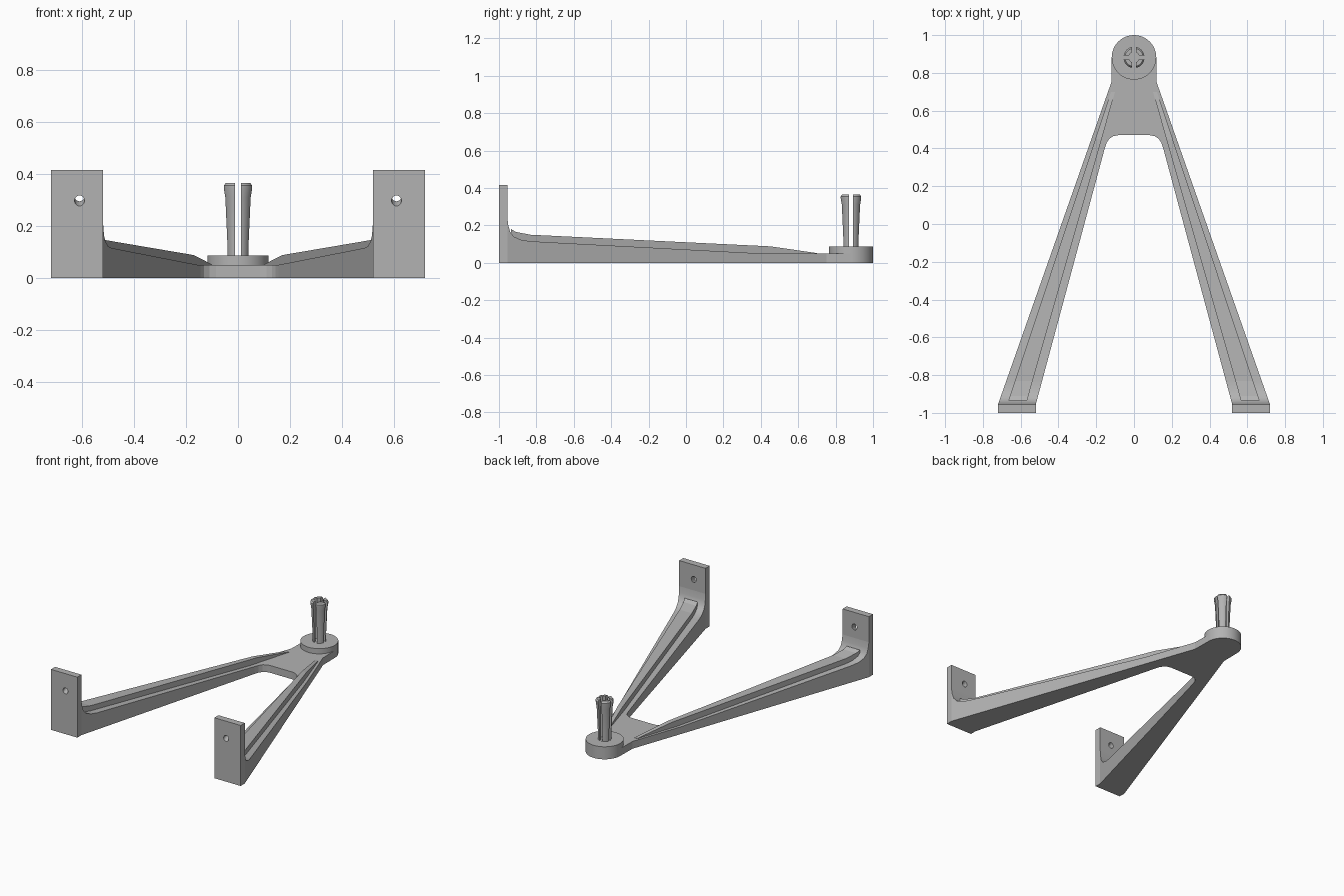
import bpy, bmesh, math
from mathutils import Matrix

cube = bpy.data.objects.get("Cube")
if cube:
    bpy.data.objects.remove(cube)

grey = bpy.data.materials.new("light_grey")
grey.use_nodes = True
grey.diffuse_color = (0.45, 0.45, 0.45, 1)
grey.node_tree.nodes["Principled BSDF"].inputs["Base Color"].default_value = (0.45, 0.45, 0.45, 1)


def finish(bm, name):
    bmesh.ops.recalc_face_normals(bm, faces=bm.faces[:])
    mesh = bpy.data.meshes.new(name)
    bm.to_mesh(mesh)
    bm.free()
    mesh.materials.append(grey)
    obj = bpy.data.objects.new(name, mesh)
    bpy.context.collection.objects.link(obj)
    return obj


def smooth(obj):
    bpy.ops.object.select_all(action="DESELECT")
    obj.select_set(True)
    bpy.context.view_layer.objects.active = obj
    bpy.ops.object.shade_smooth_by_angle(angle=math.radians(30))


def box(name, lo, hi):
    bm = bmesh.new()
    bmesh.ops.create_cube(bm, size=1)
    for v in bm.verts:
        v.co = [(a + b) / 2 + c * (b - a) for a, b, c in zip(lo, hi, v.co)]
    return finish(bm, name)


def cylinder(name, radius, depth, matrix, sides=48):
    bm = bmesh.new()
    bmesh.ops.create_cone(bm, cap_ends=True, segments=sides, radius1=radius,
                          radius2=radius, depth=depth, matrix=matrix)
    return finish(bm, name)


def cut(obj, cutter):
    mod = obj.modifiers.new("cut", "BOOLEAN")
    mod.operation = "DIFFERENCE"
    mod.solver = "EXACT"
    mod.object = cutter
    cutter.hide_render = True
    cutter.hide_viewport = True
    cutter.display_type = "WIRE"


def loft(name, side, stations, inner, outer, floor):
    """Bar along y; stations are (y, top height), edges are functions of y."""
    bm = bmesh.new()
    rings = []
    for y, top in stations:
        corners = ((inner(y), floor), (outer(y), floor), (outer(y), top), (inner(y), top))
        rings.append([bm.verts.new((side * x, y, z)) for x, z in corners])
    for a, b in zip(rings, rings[1:]):
        for i in range(4):
            j = (i + 1) % 4
            bm.faces.new((a[i], a[j], b[j], b[i]))
    bm.faces.new(rings[0])
    bm.faces.new(rings[-1])
    return finish(bm, name)


def line(y0, x0, y1, x1):
    return lambda y: x0 + (x1 - x0) * (y - y0) / (y1 - y0)


arm_inner = line(-0.955, 0.52, 0.4, 0.155)
arm_outer = line(-0.955, 0.72, 0.75, 0.12)
rib_inner = line(-0.93, 0.565, 0.69, 0.103)
rib_outer = line(-0.93, 0.663, 0.69, 0.125)
arm_tops = [(-0.955, 0.24), (-0.95, 0.2), (-0.94, 0.165), (-0.92, 0.14),
            (-0.88, 0.122), (-0.83, 0.115), (0.4, 0.05)]
rib_tops = [(-0.935, 0.18), (-0.91, 0.165), (-0.83, 0.15), (0.45, 0.088), (0.7, 0.052)]

# Arms, ribs and wall plates, one per side
for side, label in ((1, "left"), (-1, "right")):
    smooth(loft(label + "_arm", side, arm_tops, arm_inner, arm_outer, 0))
    loft(label + "_rib", side, rib_tops, rib_inner, rib_outer, 0.03)
    xs = sorted((side * 0.52, side * 0.72))
    plate = box(label + "_wall_plate", (xs[0], -1, 0), (xs[1], -0.955, 0.415))
    # Sloping screw hole
    tilt = Matrix.Translation((side * 0.61, -0.978, 0.306)) @ Matrix.Rotation(math.radians(112), 4, "X")
    cut(plate, cylinder(label + "_hole_cutter", 0.019, 0.2, tilt, 24))

# Web joining the arms, with rounded inner corners
half = [(0.085, 0.47), (0.11, 0.465), (0.13, 0.452), (0.145, 0.43), (0.155, 0.4),
        (arm_outer(0.4), 0.4), (0.12, 0.75), (0.118, 0.885)]
outline = half + [(-x, y) for x, y in reversed(half)]
bm = bmesh.new()
face = bm.faces.new([bm.verts.new((x, y, 0)) for x, y in outline])
top = bmesh.ops.extrude_face_region(bm, geom=[face])
bmesh.ops.translate(bm, vec=(0, 0, 0.05),
                    verts=[v for v in top["geom"] if isinstance(v, bmesh.types.BMVert)])
finish(bm, "web")

# Round boss
smooth(cylinder("boss", 0.118, 0.086, Matrix.Translation((0, 0.882, 0.043))))

# Hollow flared post, split by a cross slot
profile = [(0.028, 0.07), (0.041, 0.07), (0.043, 0.15), (0.05, 0.31), (0.056, 0.345),
           (0.056, 0.355), (0.048, 0.366), (0.028, 0.366)]
bm = bmesh.new()
count = 40
rings = []
for k in range(count):
    a = 2 * math.pi * (k + 0.5) / count
    rings.append([bm.verts.new((r * math.cos(a), 0.882 + r * math.sin(a), z)) for r, z in profile])
for k in range(count):
    a, b = rings[k], rings[(k + 1) % count]
    for i in range(len(profile)):
        j = (i + 1) % len(profile)
        bm.faces.new((a[i], a[j], b[j], b[i]))
post = finish(bm, "split_post")
smooth(post)
cut(post, box("slot_cutter_x", (-0.1, 0.871, 0.0865), (0.1, 0.893, 0.5)))
cut(post, box("slot_cutter_y", (-0.011, 0.78, 0.0865), (0.011, 0.98, 0.5)))
